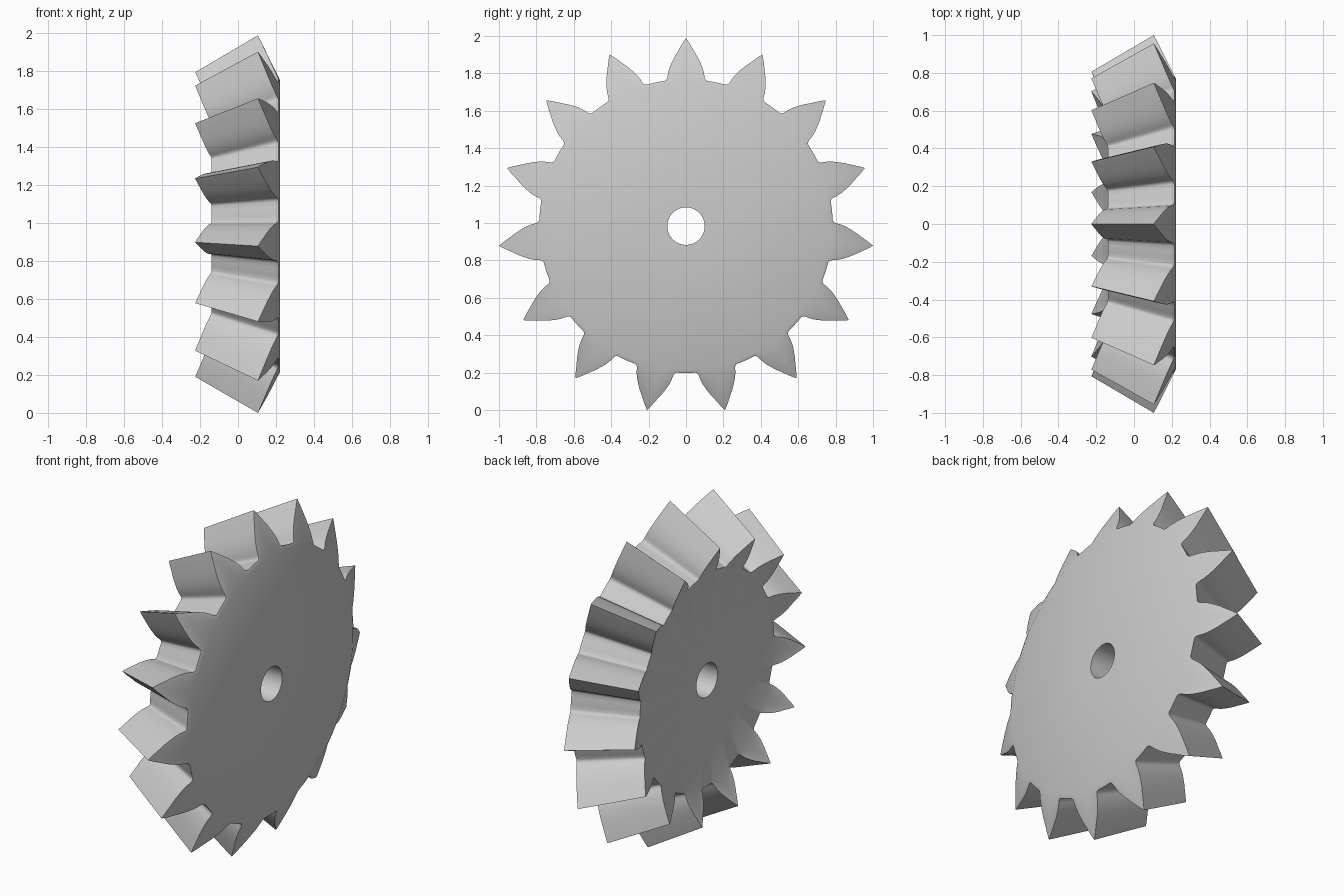
import bpy, bmesh
from math import sin, cos, radians

cube = bpy.data.objects.get("Cube")
if cube:
    bpy.data.objects.remove(cube, do_unlink=True)

TEETH = 15
PITCH = 360 / TEETH
TIP_R, TIP_X = 1.0055, 0.105        # tooth tip at the large end
DISC_R, DISC_X = 0.767, 0.222       # flat back disc
HOLE_R = 0.1
APEX_X, SHRINK = -1.6, 0.806        # teeth taper toward the cone apex
ROOT_R = 0.785
AXIS_Z = TIP_R * cos(radians(PITCH / 2))

# Half tooth: degrees from the tooth centre, radius
FLANK = [(1.2, 0.975), (2.6, 0.937), (3.8, 0.909), (4.9, 0.88), (5.85, 0.854),
         (6.6, 0.828), (7.0, 0.808), (7.25, 0.797), (7.7, 0.789), (8.4, ROOT_R),
         (10.2, ROOT_R)]
half = FLANK + [(PITCH / 2, ROOT_R)]
tooth = [(-a, r) for a, r in reversed(FLANK)] + [(0, TIP_R)] + half
outline = [(radians(i * PITCH + a), r) for i in range(TEETH) for a, r in tooth]


def back_cone_x(r):
    return TIP_X + (TIP_R - r) * (DISC_X - TIP_X) / (TIP_R - DISC_R)


def toward_apex(x):
    return APEX_X + SHRINK * (x - APEX_X)


bm = bmesh.new()


def ring(radius_x):
    """One closed loop; radius_x gives (radius, x) for each outline radius."""
    loop = []
    for angle, r in outline:
        rad, x = radius_x(r)
        loop.append(bm.verts.new((x, rad * sin(angle), AXIS_Z + rad * cos(angle))))
    return loop


# Loops from the bore, over the back face and teeth, and back into the bore
front_x = toward_apex(back_cone_x(ROOT_R))
loops = [
    ring(lambda r: (HOLE_R, DISC_X)),
    ring(lambda r: (DISC_R, DISC_X)),
    ring(lambda r: (r, back_cone_x(r))),
    ring(lambda r: (r * SHRINK, toward_apex(back_cone_x(r)))),
    ring(lambda r: (ROOT_R * SHRINK - 0.001, front_x)),
    ring(lambda r: (HOLE_R, front_x)),
]
n = len(outline)
for a, b in zip(loops, loops[1:] + loops[:1]):
    for i in range(n):
        j = (i + 1) % n
        bm.faces.new((a[i], a[j], b[j], b[i]))
bmesh.ops.recalc_face_normals(bm, faces=bm.faces)

mesh = bpy.data.meshes.new("bevel_gear")
bm.to_mesh(mesh)
bm.free()

# Plain grey metal
grey = bpy.data.materials.new("light grey")
grey.use_nodes = True
colour = (0.6, 0.6, 0.6, 1)
grey.diffuse_color = colour
grey.node_tree.nodes["Principled BSDF"].inputs["Base Color"].default_value = colour
mesh.materials.append(grey)

gear = bpy.data.objects.new("bevel_gear", mesh)
bpy.context.collection.objects.link(gear)
bpy.ops.object.select_all(action='DESELECT')
gear.select_set(True)
bpy.context.view_layer.objects.active = gear
bpy.ops.object.shade_smooth_by_angle(angle=radians(30))
